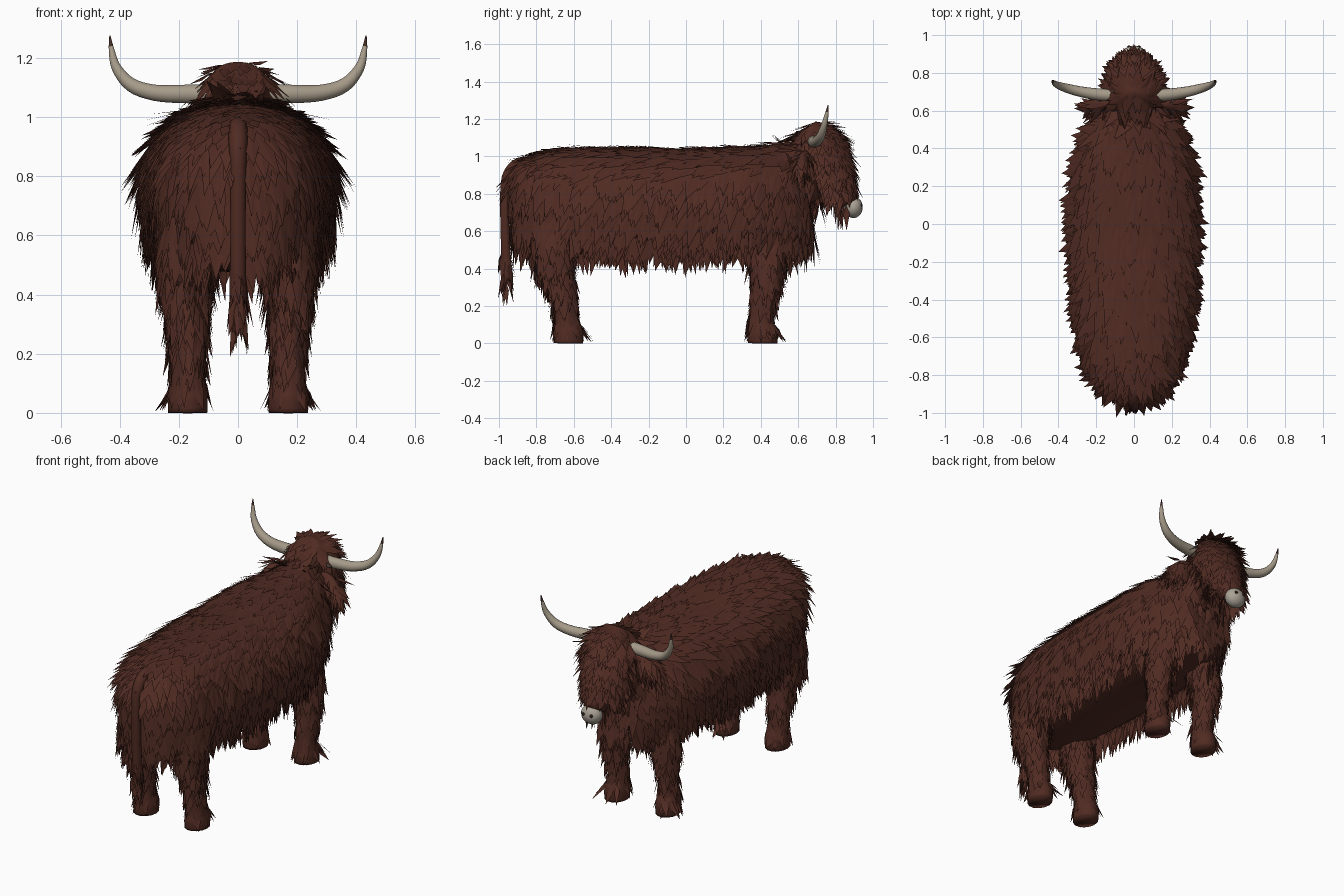
import bpy, bmesh, math, random
from mathutils import Vector

random.seed(7)
if "Cube" in bpy.data.objects:
    bpy.data.objects.remove(bpy.data.objects["Cube"])


def material(name, r, g, b):
    m = bpy.data.materials.new(name)
    m.use_nodes = True
    m.diffuse_color = (r, g, b, 1)
    bsdf = m.node_tree.nodes["Principled BSDF"]
    bsdf.inputs["Base Color"].default_value = (r, g, b, 1)
    bsdf.inputs["Roughness"].default_value = .9
    return m


COAT = material("coat brown", .08, .024, .016)
HORN = material("horn cream", .38, .325, .25)
TIP = material("horn tip brown", .06, .025, .02)
SKIN = material("muzzle grey", .4, .36, .3)
DARK = material("nostril brown", .03, .015, .012)

X, Y, Z = Vector((1, 0, 0)), Vector((0, 1, 0)), Vector((0, 0, 1))


def finish(name, bm, mats, smooth=True):
    mesh = bpy.data.meshes.new(name)
    for f in bm.faces:
        f.smooth = smooth
    bm.to_mesh(mesh)
    bm.free()
    for m in mats:
        mesh.materials.append(m)
    obj = bpy.data.objects.new(name, mesh)
    bpy.context.collection.objects.link(obj)
    return obj


def catmull(keys, steps=4):
    """Smooth path through (x, y, z, radius_a, radius_b) keys."""
    k = [Vector(p) for p in keys]
    k = [k[0] * 2 - k[1]] + k + [k[-1] * 2 - k[-2]]
    out = []
    for a, b, c, d in zip(k, k[1:], k[2:], k[3:]):
        for i in range(steps):
            t = i / steps
            out.append((b * 2 + (c - a) * t + (a * 2 - b * 5 + c * 4 - d) * t ** 2
                        + (b * 3 - a - c * 3 + d) * t ** 3) / 2)
    return out + [k[-2]]


def loft(name, keys, ref, mats=(COAT,), seg=20, power=1, rule=None):
    bm = bmesh.new()
    path = catmull(keys)
    centres = [Vector(p[:3]) for p in path]
    rings = []
    for i, p in enumerate(path):
        t = (centres[min(i + 1, len(path) - 1)] - centres[max(i - 1, 0)]).normalized()
        u = (ref - t * ref.dot(t)).normalized()
        v = t.cross(u)
        ring = []
        for j in range(seg):
            a = math.tau * j / seg
            c, s = [math.copysign(abs(w) ** power, w) for w in (math.cos(a), math.sin(a))]
            ring.append(bm.verts.new(centres[i] + u * c * p[3] + v * s * p[4]))
        rings.append(ring)
    for r, q in zip(rings, rings[1:]):
        for j in range(seg):
            n = (j + 1) % seg
            bm.faces.new((r[j], r[n], q[n], q[j]))
    bm.faces.new(rings[0])
    bm.faces.new(rings[-1])
    bmesh.ops.recalc_face_normals(bm, faces=bm.faces)
    if rule:
        for f in bm.faces:
            f.material_index = rule(f.calc_center_median())
    return finish(name, bm, mats)


def fur(name, base, count, length, width, flow, lift=.15, keep=lambda p, n: True):
    """Scatter folded leaf-shaped locks over a base surface, following a flow."""
    src = bmesh.new()
    src.from_mesh(base.data)
    tris = [[l.vert.co.copy() for l in t] for t in src.calc_loop_triangles()]
    src.free()
    areas = [(b - a).cross(c - a).length for a, b, c in tris]
    bm = bmesh.new()
    for a, b, c in random.choices(tris, areas, k=count):
        s, t = random.random(), random.random()
        if s + t > 1:
            s, t = 1 - s, 1 - t
        p = a + (b - a) * s + (c - a) * t
        n = (b - a).cross(c - a).normalized()
        if not keep(p, n):
            continue
        # Locks lie flat on upward surfaces and hang free below overhangs
        d = flow(p, n).normalized()
        along = d.dot(n)
        d -= n * (along if n.z > -.1 else min(along, 0))
        side = n.cross(d)
        if side.length < .05:
            continue
        d.normalize()
        side = (side.normalized() + d * random.uniform(-.3, .3)).normalized()
        d = (d + n * lift * random.uniform(.3, 1.5)
             + side * random.uniform(-.2, .2)).normalized()
        size = length * random.uniform(.65, 1.25)
        w = side * width * random.uniform(.35, .6)
        mid = p + d * size * .35 - n * width * .06
        tip = p + d * size
        tip.z = max(tip.z, .005)
        root, left, right, end = [bm.verts.new(q) for q in (p, mid + w, mid - w, tip)]
        bm.faces.new((root, end, left))
        bm.faces.new((root, right, end))
    return finish(name, bm, [COAT], smooth=False)


def ball(name, centre, radii, mat):
    bm = bmesh.new()
    bmesh.ops.create_uvsphere(bm, u_segments=16, v_segments=10, radius=1)
    bmesh.ops.scale(bm, verts=bm.verts, vec=radii)
    bmesh.ops.translate(bm, verts=bm.verts, vec=centre)
    return finish(name, bm, [mat])


def body_flow(p, n):
    return -Z - Y * (.9 if n.z > .6 else .25) * (p.y > -.75)


# Barrel-shaped body with a flat belly and shaggy skirt
body_keys = [(-.935, .755, .06, .14), (-.905, .755, .14, .195), (-.84, .755, .205, .24),
             (-.73, .757, .26, .268), (-.58, .76, .292, .283), (-.3, .76, .322, .285),
             (0, .76, .332, .28), (.3, .765, .312, .285), (.46, .77, .265, .28),
             (.58, .775, .2, .265), (.65, .785, .13, .22)]
body = loft("body", [(0, *k) for k in body_keys], X, seg=32, power=.85)
fur("body_coat", body, 3000, .15, .062, body_flow, .075, lambda p, n: n.z > -.7)
fur("belly_fringe", body, 1700, .15, .045, lambda p, n: -Z, .03,
    lambda p, n: -.9 < n.z < -.05 and p.z < .62 and (abs(p.x) > .1 or p.y > .5))

# Thick neck bridging the shoulders and the head
neck = loft("neck", [(0, .36, .86, .22, .19), (0, .48, .875, .2, .19),
                     (0, .6, .895, .17, .185), (0, .69, .91, .13, .16)], X)
fur("neck_coat", neck, 380, .14, .06, body_flow, .14, lambda p, n: p.y > .4)

# Legs
for side, s in (("left", 1), ("right", -1)):
    for end, foot, lean in (("front", .41, .02), ("hind", -.63, -.06)):
        x = .17 * s
        leg = loft(f"{side}_{end}_leg", [
            (x, foot, 0, .066, .08), (x, foot, .06, .067, .082),
            (x, foot - .01, .13, .055, .062), (x, foot + lean * .4, .28, .062, .068),
            (x, foot + lean, .42, .074, .09), (x * .85, foot + lean, .58, .08, .11)],
            X, seg=14)
        fur(f"{side}_{end}_leg_coat", leg, 330, .11, .04, lambda p, n: -Z, .14,
            lambda p, n: p.z > .085)
    # Shaggy thigh hair hanging over the hind leg
    thigh = loft(f"{side}_thigh", [
        (.17 * s, -.71, .43, .07, .08), (.185 * s, -.71, .52, .085, .115),
        (.18 * s, -.71, .66, .07, .12)], X, seg=14)
    fur(f"{side}_thigh_hair", thigh, 220, .13, .045, lambda p, n: -Z, .08)

# Tail with a tassel
tail_keys = [(-.82, .975, .022), (-.885, .965, .032), (-.94, .92, .032), (-.965, .84, .028),
             (-.968, .65, .026), (-.96, .42, .026), (-.955, .33, .018)]
tail = loft("tail", [(0, y, z, r, r) for y, z, r in tail_keys], X, seg=10)
fur("tail_tassel", tail, 280, .12, .03, lambda p, n: -Z, .12, lambda p, n: p.z < .5)

# Head, lowered and tapering towards the muzzle
head = loft("head", [
    (0, .645, 1.15, .075, .06), (0, .675, 1.11, .11, .1), (0, .72, 1.04, .125, .12),
    (0, .77, .94, .115, .112), (0, .82, .84, .088, .085), (0, .875, .75, .06, .058)], X)


def head_flow(p, n):
    if n.z > .6:
        return Vector((n.x, n.y + .4, 0))
    return Vector((n.x * .3, n.y * .3, -1))


fur("head_coat", head, 700, .11, .05, head_flow, .28,
    lambda p, n: p.y < .87 and p.z > .8)
fur("forelock", head, 800, .12, .05, lambda p, n: Y * .2 - Z, .2,
    lambda p, n: .87 < p.z < 1.17 and n.y > 0)
fur("chin_beard", head, 350, .11, .035, lambda p, n: -Z, .1,
    lambda p, n: p.z < .85 and n.y < .2 and p.y < .86)
fur("nape_mane", head, 240, .14, .06, lambda p, n: -Y - Z * .3, .1,
    lambda p, n: p.z > 1.02 and n.y < -.2)

# Pale muzzle with nostrils
ball("muzzle", (0, .895, .728), (.064, .05, .058), SKIN)
for side, s in (("left", 1), ("right", -1)):
    ball(f"{side}_nostril", (.026 * s, .939, .738), (.01, .006, .009), DARK)

    # Ears with drooping hair
    ear = loft(f"{side}_ear", [
        (.1 * s, .65, 1.01, .02, .025), (.17 * s, .63, .99, .028, .035),
        (.22 * s, .615, .965, .02, .025), (.25 * s, .61, .95, .006, .008)], Y, seg=10)
    fur(f"{side}_ear_hair", ear, 80, .12, .035, lambda p, n: X * s * .3 - Z, .05)

    # Horns sweeping out and then up
    horn_keys = [(.07, .68, 1.08, .033), (.18, .685, 1.078, .032), (.28, .70, 1.082, .028),
                 (.36, .72, 1.108, .024), (.41, .738, 1.165, .017),
                 (.427, .752, 1.225, .01), (.433, .76, 1.275, .002)]
    loft(f"{side}_horn", [(x * s, y, z, r, r) for x, y, z, r in horn_keys], Y,
         (HORN, TIP), seg=14, rule=lambda c: int(c.z > 1.24))
